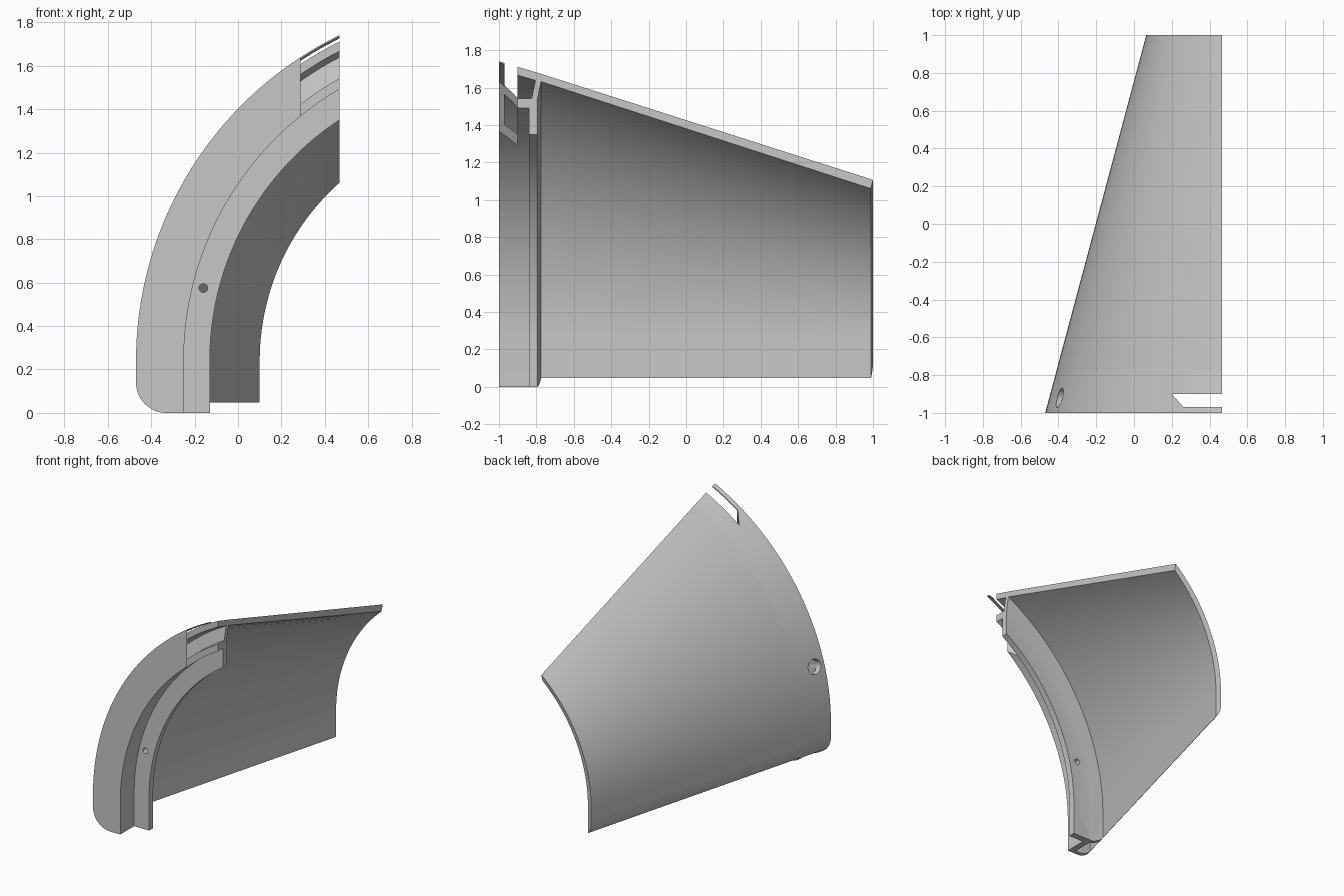
import bpy, bmesh, math
from mathutils import Vector

if "Cube" in bpy.data.objects:
    bpy.data.objects.remove(bpy.data.objects["Cube"])

grey = bpy.data.materials.new("plain_grey")
grey.use_nodes = True
grey.diffuse_color = (0.57, 0.57, 0.57, 1)
grey.node_tree.nodes["Principled BSDF"].inputs["Base Color"].default_value = (0.57, 0.57, 0.57, 1)

# Arc centre shared by every ring, and the flat cut at the top
CENTRE_X, CENTRE_Z, END_X, STEPS = 1.2, 0.24, 0.467, 40


def finish(name, bm):
    bmesh.ops.recalc_face_normals(bm, faces=bm.faces[:])
    mesh = bpy.data.meshes.new(name)
    bm.to_mesh(mesh)
    bm.free()
    mesh.materials.append(grey)
    obj = bpy.data.objects.new(name, mesh)
    bpy.context.collection.objects.link(obj)
    return obj


def sweep(name, profile, bottom=None, start_x=None, end_x=END_X):
    # sweep a closed (y, radius) profile up the leg and round the arc
    bm = bmesh.new()
    columns = []
    for y, r in profile:
        first = 0 if start_x is None else math.acos((CENTRE_X - start_x) / r)
        last = math.acos((CENTRE_X - end_x) / r)
        pts = [] if bottom is None else [(CENTRE_X - r, y, bottom)]
        for i in range(STEPS + 1):
            a = first + (last - first) * i / STEPS
            pts.append((CENTRE_X - r * math.cos(a), y, CENTRE_Z + r * math.sin(a)))
        columns.append([bm.verts.new(p) for p in pts])
    for k, col in enumerate(columns):
        nxt = columns[(k + 1) % len(columns)]
        for i in range(len(col) - 1):
            bm.faces.new((col[i], nxt[i], nxt[i + 1], col[i + 1]))
    bm.faces.new([c[0] for c in columns])
    bm.faces.new([c[-1] for c in columns])
    return finish(name, bm)


def prism(name, base, offset):
    bm = bmesh.new()
    low = [bm.verts.new(p) for p in base]
    high = [bm.verts.new(Vector(p) + Vector(offset)) for p in base]
    bm.faces.new(low)
    bm.faces.new(high)
    for i in range(len(low)):
        j = (i + 1) % len(low)
        bm.faces.new((low[i], low[j], high[j], high[i]))
    return finish(name, bm)


def rod(name, centre, axis, radius, depth):
    bm = bmesh.new()
    bmesh.ops.create_cone(bm, cap_ends=True, segments=32, radius1=radius,
                          radius2=radius, depth=depth)
    obj = finish(name, bm)
    obj.rotation_euler = Vector(axis).to_track_quat("Z", "Y").to_euler()
    obj.location = centre
    return obj


def cut(obj, cutter):
    cutter.hide_render = True
    bpy.context.view_layer.update()
    mod = obj.modifiers.new("cut", "BOOLEAN")
    mod.operation, mod.solver, mod.object = "DIFFERENCE", "EXACT", cutter
    bpy.context.view_layer.objects.active = obj
    bpy.ops.object.modifier_apply(modifier=mod.name)
    bpy.data.objects.remove(cutter)


# Tapering outer skin
skin = sweep("tapered_shell",
             [(-0.775, 1.61), (1, 1.135), (0.988, 1.1), (-0.775, 1.573)], bottom=0.047)

# Front rim with stepped flange
rim = sweep("front_rim",
            [(-1, 1.67), (-0.775, 1.61), (-0.775, 1.573), (-0.793, 1.493),
             (-0.793, 1.33), (-0.84, 1.33), (-0.84, 1.45), (-1, 1.45)], bottom=0)

# Hollow inside the rim, open underneath
cut(rim, sweep("rim_hollow", [(-0.97, 1.623), (-0.805, 1.579), (-0.825, 1.494), (-0.97, 1.494)],
               bottom=-0.1, end_x=0.6))

# Rounded lower corner, following the taper along the whole length
corner = [(-0.8, -1.05, -0.1), (-0.345, -1.05, -0.1)]
for i in range(17):
    a = math.pi / 2 * i / 16
    corner.append((-0.3434 - 0.14 * math.sin(a), -1.05, 0.14 - 0.14 * math.cos(a)))
corner.append((-0.8, -1.05, 0.14))
for part in (rim, skin):
    cut(part, prism("corner_cutter", corner, (0.5618, 2.1, 0)))

# Slanted notch at the upper end
cut(rim, prism("notch_cutter", [(0.333, -1.05, 0.8), (0.2, -0.9, 0.8),
                                (0.7, -0.9, 0.8), (0.7, -1.05, 0.8)], (0, 0, 1.5)))

# Access hole in the skin and screw hole in the flange
ang = math.acos((CENTRE_X + 0.393) / 1.648)
out = Vector((-math.cos(ang), 0, math.sin(ang)))
cut(rim, rod("access_cutter", Vector((CENTRE_X, -0.92, CENTRE_Z)) + out * 1.645, out, 0.052, 0.16))
cut(rim, rod("screw_cutter", (-0.16, -0.8, 0.575), (0, 1, 0), 0.02, 0.3))

# Thin tongue bridging the notch
tongue = sweep("notch_tongue", [(-1, 1.67), (-0.97, 1.662), (-0.97, 1.656), (-1, 1.664)],
               start_x=0.255)

for obj in (skin, rim, tongue):
    bpy.ops.object.select_all(action="DESELECT")
    obj.select_set(True)
    bpy.context.view_layer.objects.active = obj
    bpy.ops.object.shade_smooth_by_angle(angle=math.radians(25))
